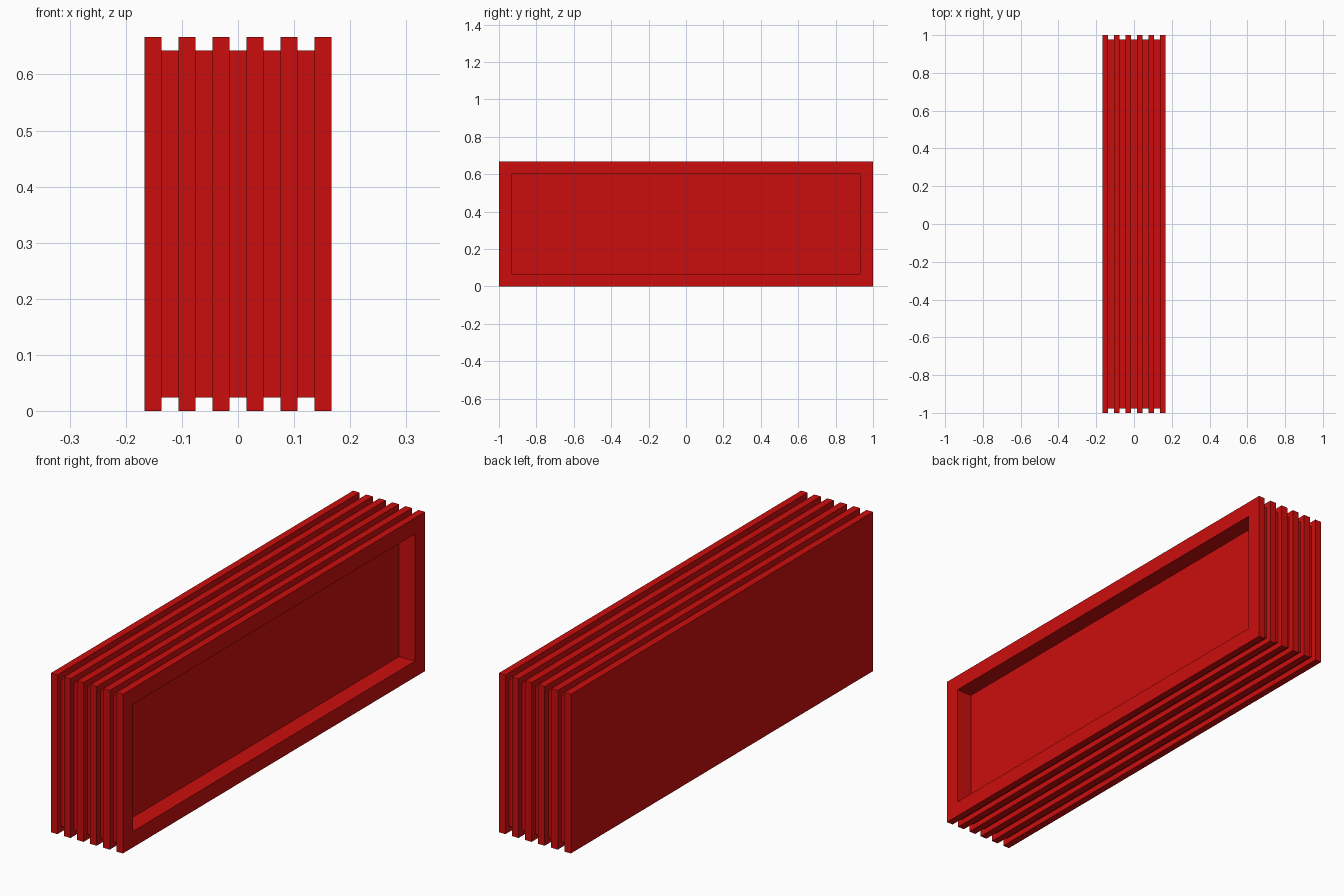
import bpy, bmesh

if "Cube" in bpy.data.objects:
    bpy.data.objects.remove(bpy.data.objects["Cube"])

HALF_X, HALF_Y, HEIGHT = 1 / 6, 1.0, 2 / 3
STEP = 2 * HALF_X / 11          # six ribs and five grooves of equal width
GROOVE = 0.024                  # groove depth
RIM, DEPTH = 0.067, 0.073       # border and depth of the recess in the +x face

bm = bmesh.new()


def ring(x, inset):
    """Rectangle in the yz plane, shrunk by inset."""
    y, lo, hi = HALF_Y - inset, inset, HEIGHT - inset
    return [bm.verts.new((x, *p)) for p in ((-y, lo), (y, lo), (y, hi), (-y, hi))]


# Ribbed outer shell, stepping rings from -x to +x
rings = []
for i in range(11):
    inset = GROOVE if i % 2 else 0
    x = -HALF_X + i * STEP
    rings += [ring(x, inset), ring(x + STEP, inset)]

# Recessed panel on the +x face
rings += [ring(HALF_X, RIM), ring(HALF_X - DEPTH, RIM)]

for a, b in zip(rings, rings[1:]):
    for k in range(4):
        n = (k + 1) % 4
        bm.faces.new((a[k], a[n], b[n], b[k]))
bm.faces.new(rings[0])
bm.faces.new(rings[-1])
bmesh.ops.recalc_face_normals(bm, faces=bm.faces[:])

mesh = bpy.data.meshes.new("ribbed_panel")
bm.to_mesh(mesh)
bm.free()
panel = bpy.data.objects.new("ribbed_panel", mesh)
bpy.context.collection.objects.link(panel)

# Red finish
red = bpy.data.materials.new("red")
red.diffuse_color = (0.6, 0.004, 0.004, 1)
red.use_nodes = True
red.node_tree.nodes["Principled BSDF"].inputs["Base Color"].default_value = red.diffuse_color
mesh.materials.append(red)
